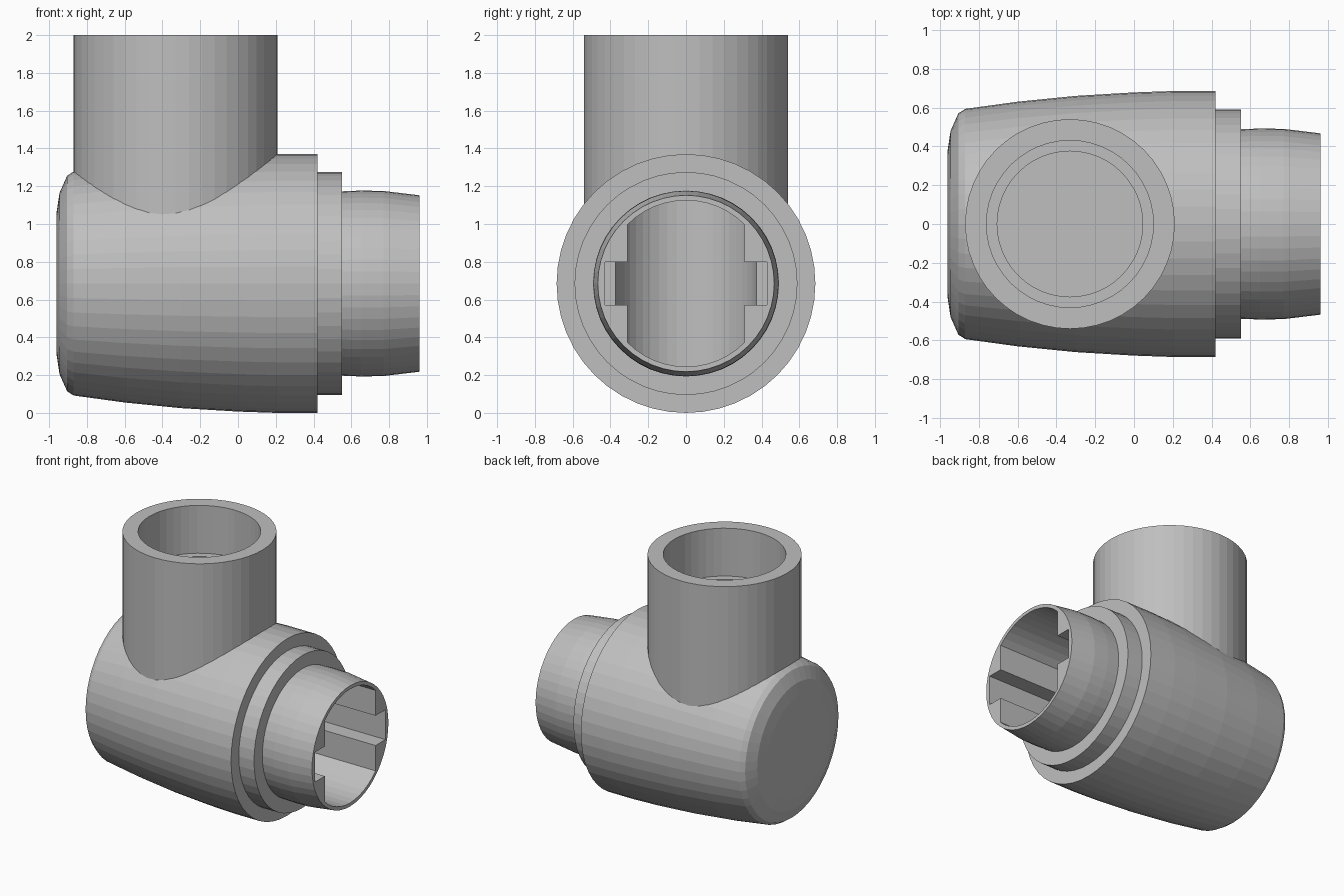
import bpy, bmesh, math
from mathutils import Matrix

old = bpy.data.objects.get("Cube")
if old:
    bpy.data.objects.remove(old, do_unlink=True)

SIDES = 48
AXIS_Z = 0.685      # height of the horizontal axis
PIPE_X = -0.33      # position of the vertical pipe

grey = bpy.data.materials.new("plain grey")
grey.use_nodes = True
grey.diffuse_color = (0.52, 0.52, 0.52, 1)
grey.node_tree.nodes["Principled BSDF"].inputs["Base Color"].default_value = (0.52, 0.52, 0.52, 1)

HORIZONTAL = Matrix.Translation((0, 0, AXIS_Z)) @ Matrix.Rotation(math.pi / 2, 4, 'Y')
VERTICAL = Matrix.Translation((PIPE_X, 0, 0))


def lathe(name, profile, matrix, half_width=9):
    """Turned solid from (position along axis, radius) points, optionally flattened in y."""
    bm = bmesh.new()
    rings = []
    for pos, radius in profile:
        ring = []
        for i in range(SIDES):
            a = math.tau * i / SIDES
            y = max(-half_width, min(half_width, radius * math.sin(a)))
            ring.append(bm.verts.new((radius * math.cos(a), y, pos)))
        rings.append(ring)
    for low, high in zip(rings, rings[1:]):
        for i in range(SIDES):
            j = (i + 1) % SIDES
            bm.faces.new((low[i], low[j], high[j], high[i]))
    bm.faces.new(rings[0])
    bm.faces.new(rings[-1])
    return finish(name, bm, matrix)


def box(name, size, centre):
    bm = bmesh.new()
    bmesh.ops.create_cube(bm, size=1)
    bmesh.ops.scale(bm, vec=size, verts=bm.verts)
    return finish(name, bm, Matrix.Translation(centre))


def finish(name, bm, matrix):
    bm.transform(matrix)
    bmesh.ops.recalc_face_normals(bm, faces=bm.faces)
    mesh = bpy.data.meshes.new(name)
    bm.to_mesh(mesh)
    bm.free()
    mesh.materials.append(grey)
    obj = bpy.data.objects.new(name, mesh)
    bpy.context.scene.collection.objects.link(obj)
    return obj


def combine(target, other, operation):
    """Apply a boolean and discard the helper."""
    mod = target.modifiers.new(operation, 'BOOLEAN')
    mod.operation, mod.object, mod.solver = operation, other, 'EXACT'
    bpy.context.view_layer.update()
    deps = bpy.context.evaluated_depsgraph_get()
    mesh = bpy.data.meshes.new_from_object(target.evaluated_get(deps))
    target.modifiers.clear()
    target.data = mesh
    bpy.data.objects.remove(other, do_unlink=True)


# Barrel with domed end, stepped collar and tapered spigot
fitting = lathe("elbow_fitting", [
    (-0.96, 0.38), (-0.945, 0.48), (-0.905, 0.57), (-0.87, 0.593),
    (-0.6, 0.63), (-0.3, 0.66), (0, 0.678), (0.2, 0.685), (0.42, 0.685),
    (0.42, 0.59), (0.55, 0.59), (0.55, 0.488), (0.65, 0.492),
    (0.77, 0.49), (0.96, 0.467)], HORIZONTAL)

# Upright pipe
combine(fitting, lathe("pipe", [(AXIS_Z, 0.54), (2, 0.54)], VERTICAL), 'UNION')

# Upright bore with a ledge below the socket
combine(fitting, lathe("pipe_bore", [
    (0.235, 0.375), (1.63, 0.375), (1.63, 0.43), (2.1, 0.43)], VERTICAL), 'DIFFERENCE')

# Flat-sided spigot bore and the key slots on its sides
combine(fitting, lathe("spigot_bore", [(PIPE_X, 0.44), (1.1, 0.44)], HORIZONTAL, 0.31), 'DIFFERENCE')
combine(fitting, box("key_slot", (1.4, 0.86, 0.23), (PIPE_X + 0.71, 0, AXIS_Z)), 'DIFFERENCE')
